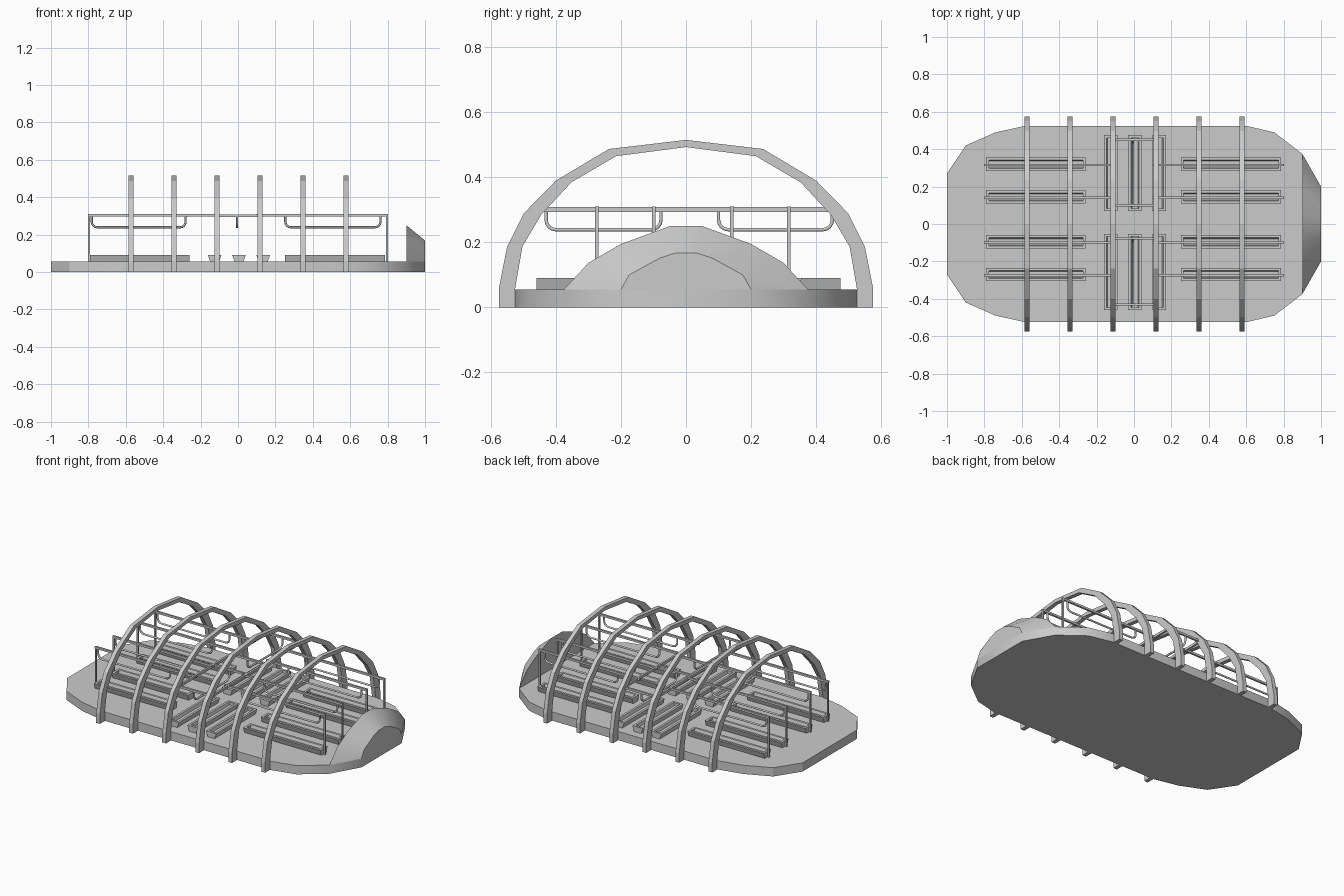
import bpy, bmesh, math

if "Cube" in bpy.data.objects:
    bpy.data.objects.remove(bpy.data.objects["Cube"])

FLOOR = 0.055


def make(name, verts, faces, smooth=False):
    me = bpy.data.meshes.new(name)
    me.from_pydata(verts, [], faces)
    bm = bmesh.new()
    bm.from_mesh(me)
    bmesh.ops.recalc_face_normals(bm, faces=bm.faces)
    bm.to_mesh(me)
    bm.free()
    ob = bpy.data.objects.new(name, me)
    bpy.context.collection.objects.link(ob)
    if smooth:
        bpy.ops.object.select_all(action='DESELECT')
        ob.select_set(True)
        bpy.context.view_layer.objects.active = ob
        bpy.ops.object.shade_smooth_by_angle(angle=math.radians(30))
    return ob


def loft(name, rings, smooth=False, caps=True):
    """Join a list of equal-length closed rings."""
    n = len(rings[0])
    verts = [v for r in rings for v in r]
    faces = [(k * n + i, k * n + (i + 1) % n, (k + 1) * n + (i + 1) % n, (k + 1) * n + i)
             for k in range(len(rings) - 1) for i in range(n)]
    if caps:
        m = (len(rings) - 1) * n
        faces += [tuple(range(n)), tuple(range(m, m + n))]
    return make(name, verts, faces, smooth)


def rect(x0, x1, y0, y1, z):
    return [(x0, y0, z), (x1, y0, z), (x1, y1, z), (x0, y1, z)]


def box(name, x0, x1, y0, y1, z0, z1):
    return loft(name, [rect(x0, x1, y0, y1, z0), rect(x0, x1, y0, y1, z1)])


# Floor slab
half = [(-1, .27), (-.9, .42), (-.74, .49), (-.58, .525),
        (.6, .525), (.75, .49), (.9, .375), (1, .2)]
outline = half + [(x, -y) for x, y in reversed(half)]
loft("floor_slab", [[(x, y, z) for x, y in outline] for z in (0, FLOOR)], True)

# Sloped end hood
big = [(.375, FLOOR), (.3, .137), (.2, .195), (.05, .25)]
small = [(.2, FLOOR), (.175, .1), (.08, .152), (.03, .168)]
loft("end_hood", [[(x, y, z) for y, z in p] + [(x, -y, z) for y, z in reversed(p)]
                  for x, p in ((.9, big), (1, small))], True)

# Roof arches
outer = [(.575, 0), (.575, .06), (.55, .187), (.498, .29), (.4, .39), (.237, .487)]
inner = [(.525, 0), (.525, .06), (.503, .187), (.445, .285), (.352, .385), (.215, .465)]


def full(p, top):
    return p + [(0, top)] + [(-y, z) for y, z in reversed(p)]


arch = full(outer, .515) + full(inner, .493)[::-1]
for i in range(6):
    xc = -.572 + .23 * i
    n = len(arch)
    verts = [(x, y, z) for x in (xc - .013, xc + .013) for y, z in arch]
    faces = [(j, (j + 1) % n, n + (j + 1) % n, n + j) for j in range(n)]
    for j in range(n // 2 - 1):
        a = (j, j + 1, n - 2 - j, n - 1 - j)
        faces += [a, tuple(k + n for k in a)]
    make(f"roof_arch_{i}", verts, faces)


# Open troughs, narrower at the bottom along their length
def trough(name, x0, x1, y0, y1, along_x):
    tx, ty = (0, .012) if along_x else (.012, 0)
    w = .014
    loft(name, [rect(x0 + tx, x1 - tx, y0 + ty, y1 - ty, FLOOR),
                rect(x0, x1, y0, y1, .09),
                rect(x0 + w, x1 - w, y0 + w, y1 - w, .09),
                rect(x0 + w + tx / 2, x1 - w - tx / 2,
                     y0 + w + ty / 2, y1 - w - ty / 2, .072)])


# Hanging pipe with rounded corners, running from a to b along x or y
def pipe(name, a, b, fixed, along_x):
    r, zb, zt = .03, .239, .302
    pts = [(a, zt)]
    pts += [(a + r - r * math.cos(t), zb + r - r * math.sin(t))
            for t in (k * math.pi / 8 for k in range(5))]
    pts += [(b - r + r * math.sin(t), zb + r - r * math.cos(t))
            for t in (k * math.pi / 8 for k in range(5))]
    pts.append((b, zt))
    cu = bpy.data.curves.new(name, 'CURVE')
    cu.dimensions = '3D'
    cu.bevel_depth = .006
    cu.bevel_resolution = 1
    cu.use_fill_caps = True
    sp = cu.splines.new('POLY')
    sp.points.add(len(pts) - 1)
    for p, (u, z) in zip(sp.points, pts):
        p.co = (u, fixed, z, 1) if along_x else (fixed, u, z, 1)
    bpy.context.collection.objects.link(bpy.data.objects.new(name, cu))


# Lengthwise rows: trough, top rail, end post and pipe
H = .006
for y in (.32, .145, -.095, -.27):
    for side, x0, x1, pa, pb in ((-1, -.79, -.258, -.782, -.28), (1, .25, .787, .253, .762)):
        trough("long_trough", x0, x1, y - .036, y + .036, True)
        yr = y - .004
        xa, xb = sorted((side * .1, side * .802))
        box("long_rail", xa, xb, yr - H, yr + H, .297, .31)
        box("end_post", side * .797 - .005, side * .797 + .005,
            yr - .005, yr + .005, FLOOR, .3)
        pipe("long_pipe", pa, pb, yr, True)

# Crosswise beds in the middle, with their rails and pipes
for y0, y1, ra, rb in ((.07, .475, .1, .45), (-.46, -.053, -.077, -.43)):
    for x in (-.125, .005, .135):
        trough("cross_trough", x - .036, x + .036, y0, y1, False)
    for y in (ra, rb):
        box("cross_rail", -.11, .118, y - H, y + H, .295, .308)
    lo, hi = sorted((ra, rb))
    pipe("cross_pipe", lo, hi, -.005, False)

# Header rails under the two middle arches
for x in (-.112, .118):
    box("header_rail", x - H, x + H, -.445, .455, .293, .309)
